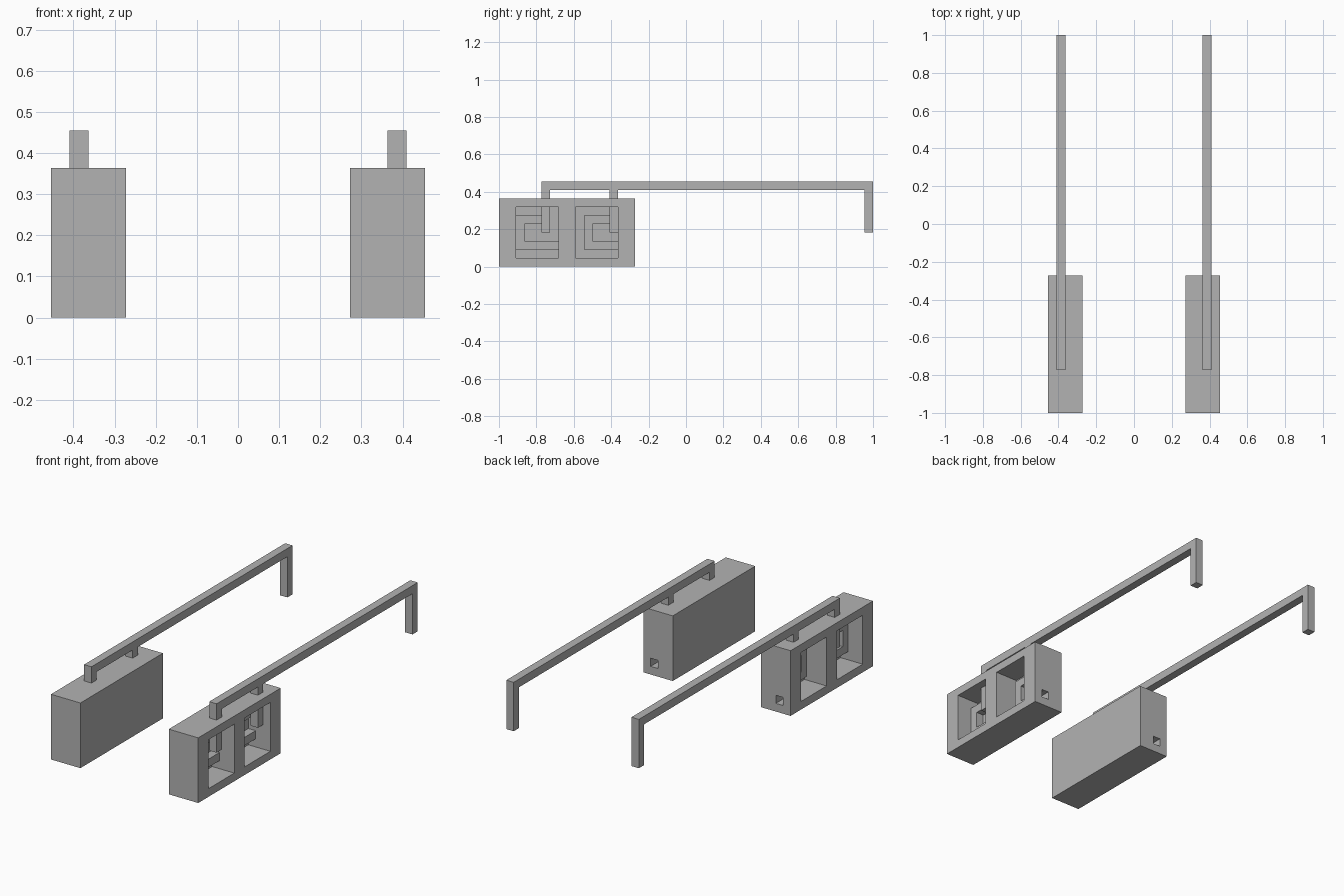
import bpy, bmesh

if "Cube" in bpy.data.objects:
    bpy.data.objects.remove(bpy.data.objects["Cube"])

U = 1 / 22  # the model sits on a grid of 22 steps per unit

metal = bpy.data.materials.new("plain_grey")
metal.diffuse_color = (0.45, 0.45, 0.45, 1)
metal.use_nodes = True
metal.node_tree.nodes["Principled BSDF"].inputs["Base Color"].default_value = metal.diffuse_color


def extrude(name, profile, x0, x1, side):
    """Extrude a (y, z) outline from x0 to x1, on the right (1) or left (-1)."""
    bm = bmesh.new()
    face = bm.faces.new([bm.verts.new((side * x0 * U, y * U, z * U)) for y, z in profile])
    new = bmesh.ops.extrude_face_region(bm, geom=[face])["geom"]
    bmesh.ops.translate(bm, vec=(side * (x1 - x0) * U, 0, 0),
                        verts=[v for v in new if isinstance(v, bmesh.types.BMVert)])
    bmesh.ops.recalc_face_normals(bm, faces=bm.faces)
    mesh = bpy.data.meshes.new(name)
    bm.to_mesh(mesh)
    bm.free()
    mesh.materials.append(metal)
    obj = bpy.data.objects.new(name, mesh)
    bpy.context.collection.objects.link(obj)
    return obj


def rect(y0, y1, z0, z1):
    return [(y0, z0), (y1, z0), (y1, z1), (y0, z1)]


def cut(target, cutter):
    mod = target.modifiers.new("cut", 'BOOLEAN')
    mod.operation = 'DIFFERENCE'
    mod.solver = 'EXACT'
    mod.object = cutter
    bpy.context.view_layer.objects.active = target
    bpy.ops.object.modifier_apply(modifier=mod.name)
    bpy.data.objects.remove(cutter)


# Rail with two legs down into the casing and one at the far end
rail = [(-17, 10), (-17, 4), (-16, 4), (-16, 9), (-9, 9), (-9, 4),
        (-8, 4), (-8, 9), (21, 9), (21, 4), (22, 4), (22, 10)]

# C-shaped bar on the back wall of each compartment
hook = [(0, 2), (5.3, 2), (5.3, 3), (1, 3), (1, 5), (4, 5), (4, 6), (0, 6)]

for side, label in ((1, "right"), (-1, "left")):
    # Casing with two open compartments on its outer side
    casing = extrude(label + "_casing", rect(-22, -6, 0, 8), 6, 10, side)
    for y in (-20, -13):
        cut(casing, extrude("cutter", rect(y, y + 5, 1, 7), 7, 11, side))
    # Small socket in the rear end
    cut(casing, extrude("cutter", rect(-7.5, -5, 1, 2), 8, 9, side))

    extrude(label + "_rail", rail, 8, 9, side)
    for part, y in (("front", -20), ("rear", -12)):
        extrude(f"{label}_{part}_hook", [(y + a, z) for a, z in hook], 6.8, 8, side)
